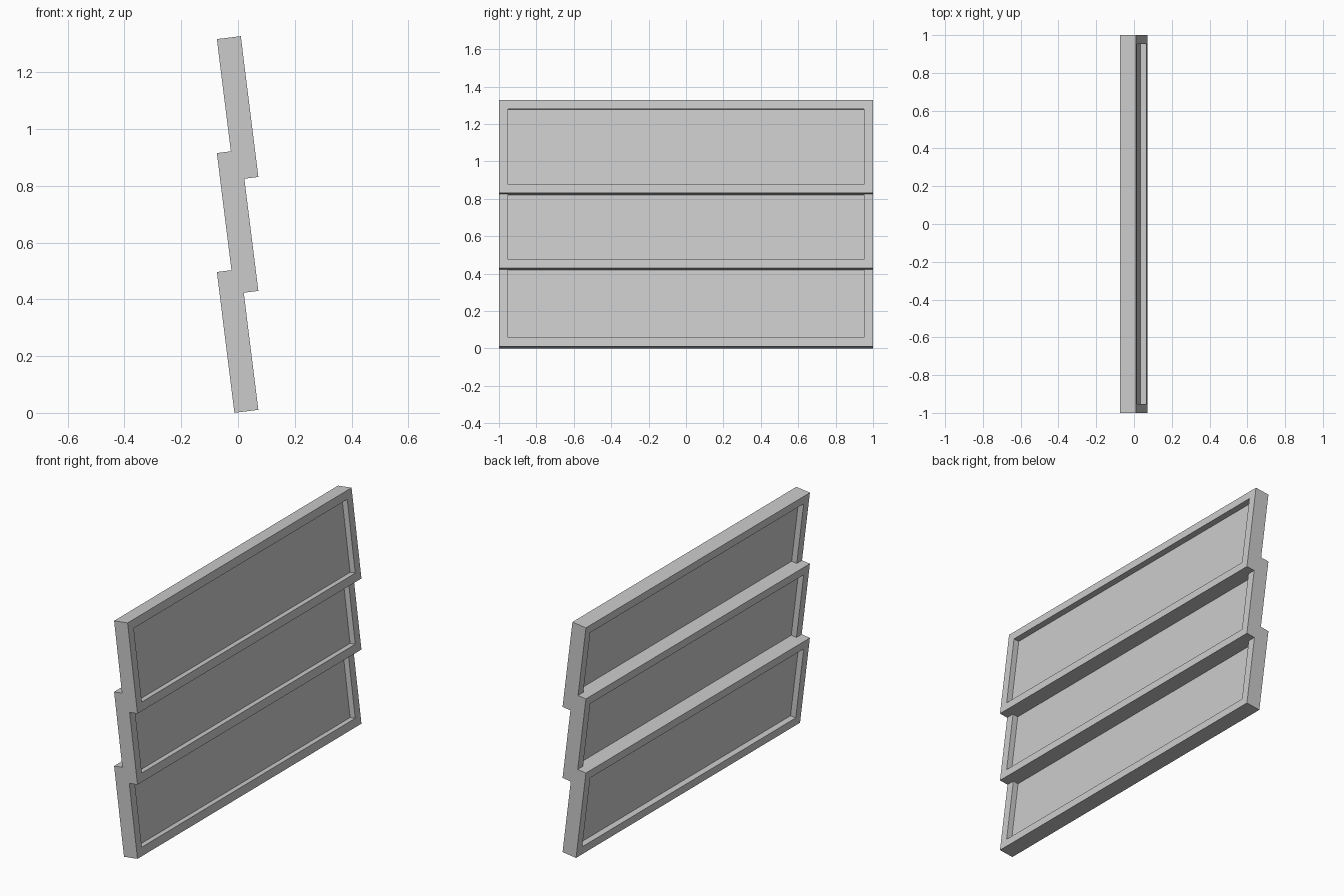
import bpy, math
from mathutils import Matrix, Vector

if "Cube" in bpy.data.objects:
    bpy.data.objects.remove(bpy.data.objects["Cube"])

TILT = math.radians(-7.1)
W, H, T = 2.0, 0.5, 0.085      # sash width, height, thickness
RAIL = 0.047                   # frame bar width
PANE_T = 0.02


def mesh_object(name, verts, faces, matrix):
    me = bpy.data.meshes.new(name)
    me.from_pydata(verts, [], faces)
    me.update()
    ob = bpy.data.objects.new(name, me)
    ob.matrix_world = matrix
    bpy.context.collection.objects.link(ob)
    return ob


def ring(x, inset):
    y, z0, z1 = W / 2 - inset, inset, H - inset
    return [(x, -y, z0), (x, y, z0), (x, y, z1), (x, -y, z1)]


def sash(level, z):
    mat = Matrix.Translation((0.0295, 0, z)) @ Matrix.Rotation(TILT, 4, 'Y')
    # mitred frame: front outer, front inner, back inner, back outer loops
    h = T / 2
    verts = ring(h, 0) + ring(h, RAIL) + ring(-h, RAIL) + ring(-h, 0)
    faces = []
    for a in range(4):
        b = (a + 1) % 4
        for i in range(4):
            j = (i + 1) % 4
            faces.append((a * 4 + i, a * 4 + j, b * 4 + j, b * 4 + i))
    mesh_object(level + "_sash_frame", verts, faces, mat)
    # glass pane set in the middle of the frame
    p = PANE_T / 2
    verts = ring(p, RAIL) + ring(-p, RAIL)
    mesh_object(level + "_pane", verts, [(0, 1, 2, 3), (7, 6, 5, 4)], mat)


# three overlapping tilted sashes
for level, z in (("lower", 0.0055), ("middle", 0.4245), ("upper", 0.826)):
    sash(level, z)
